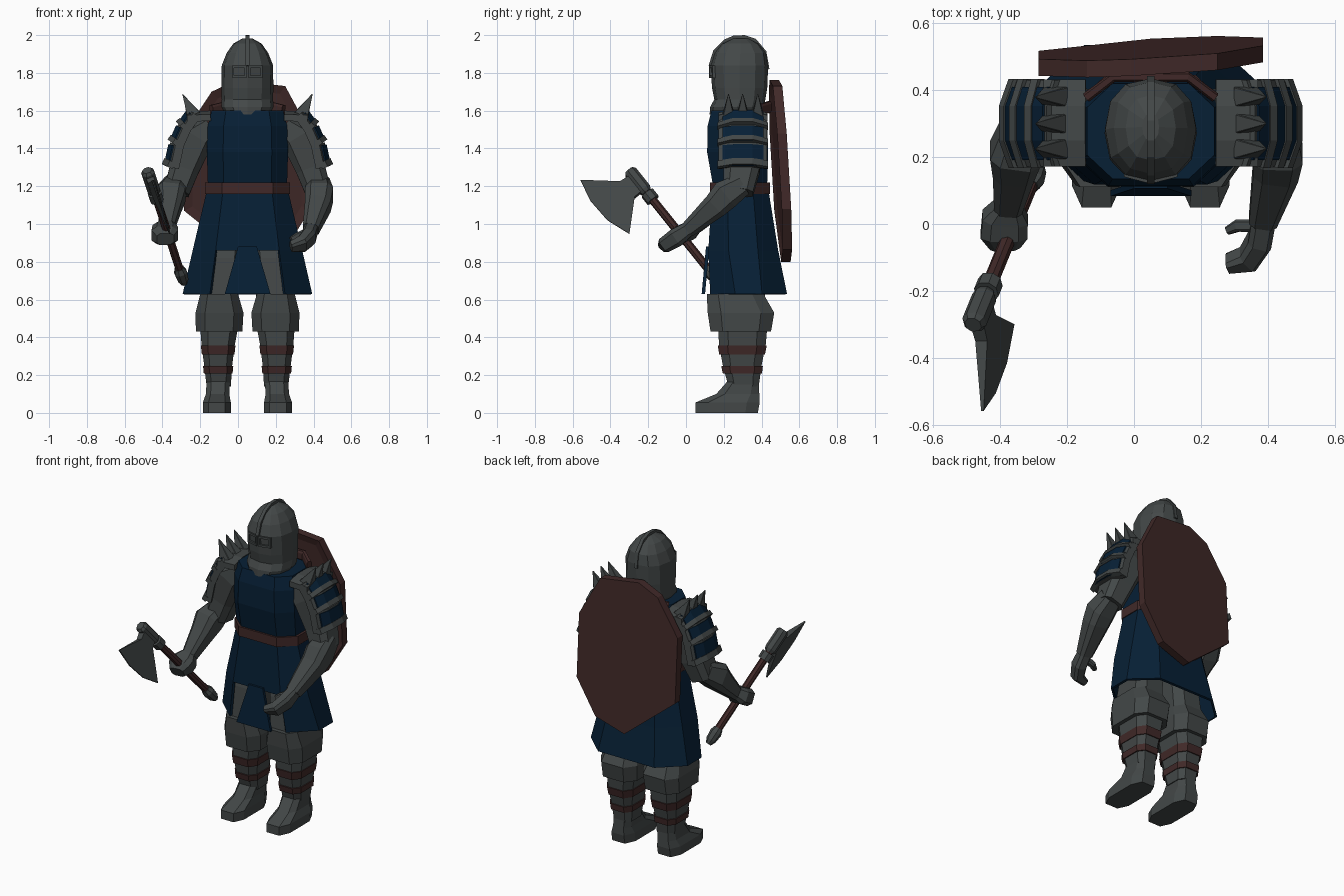
import bpy, bmesh
from math import sin, cos, pi, copysign
from mathutils import Vector as V

cube = bpy.data.objects.get("Cube")
if cube:
    bpy.data.objects.remove(cube, do_unlink=True)

CX = 0.05  # body centre line


def material(name, rgb):
    m = bpy.data.materials.new(name)
    m.use_nodes = True
    m.diffuse_color = (*rgb, 1)
    bsdf = m.node_tree.nodes["Principled BSDF"]
    bsdf.inputs["Base Color"].default_value = (*rgb, 1)
    bsdf.inputs["Roughness"].default_value = 0.8
    return m


STEEL = material("dark_steel", (0.056, 0.064, 0.064))
CLOTH = material("navy_cloth", (0.002, 0.014, 0.036))
LEATHER = material("brown_leather", (0.052, 0.022, 0.021))


def finish(name, bm, mat):
    bmesh.ops.recalc_face_normals(bm, faces=bm.faces)
    me = bpy.data.meshes.new(name)
    bm.to_mesh(me)
    bm.free()
    me.materials.append(mat)
    ob = bpy.data.objects.new(name, me)
    bpy.context.collection.objects.link(ob)
    return ob


def loft(name, rings, mat, caps=True, drop=None):
    """Skin a list of point rings; drop(face) marks faces to remove."""
    bm = bmesh.new()
    rows = [[bm.verts.new(p) for p in r] for r in rings]
    for a, b in zip(rows, rows[1:]):
        for i in range(len(a)):
            j = (i + 1) % len(a)
            bm.faces.new((a[i], a[j], b[j], b[i]))
    if caps:
        bm.faces.new(rows[0])
        bm.faces.new(rows[-1])
    if drop:
        bm.normal_update()
        gone = [f for f in bm.faces if drop(f)]
        bmesh.ops.delete(bm, geom=gone, context="FACES")
    return finish(name, bm, mat)


def octagon(c, u, v, cut=0.4, cut_v=None):
    """Rectangle with half axes u, v and cut corners."""
    k = 1 - cut
    m = k if cut_v is None else 1 - cut_v
    return [c + u * a + v * b for a, b in
            ((1, m), (k, 1), (-k, 1), (-1, m), (-1, -m), (-k, -1), (k, -1), (1, -m))]


def level(z, cx, hx, y0, y1, cut=0.4, cut_v=None):
    return octagon(V((cx, (y0 + y1) / 2, z)), V((hx, 0, 0)), V((0, (y1 - y0) / 2, 0)), cut, cut_v)


def tube(name, path, mat, ref=(1, 0, 0)):
    """Limb along (point, half width along ref, half depth) stations."""
    pts = [V(p[0]) for p in path]
    rings = []
    for i, (_, w, d) in enumerate(path):
        t = (pts[min(i + 1, len(pts) - 1)] - pts[max(i - 1, 0)]).normalized()
        n = t.cross(V(ref)).normalized()
        rings.append(octagon(pts[i], n.cross(t) * w, n * d))
    return loft(name, rings, mat)


def prism(name, pts, depth, mat):
    """Extrude a closed outline both ways along depth."""
    d = V(depth) / 2
    return loft(name, [[V(p) - d for p in pts], [V(p) + d for p in pts]], mat)


# Helmet with crest and framed eye slits
def oval(z, hx, y0, y1, n=12):
    def soft(t):
        return copysign(abs(t) ** .85, t)
    return [V((CX + hx * soft(cos(2 * pi * i / n)),
               (y0 + y1) / 2 + (y1 - y0) / 2 * soft(sin(2 * pi * i / n)), z)) for i in range(n)]


loft("helmet", [oval(*r) for r in (
    (1.58, .118, .125, .4), (1.62, .138, .128, .415), (1.66, .136, .15, .42), (1.72, .137, .138, .43),
    (1.84, .136, .13, .435), (1.905, .11, .15, .425), (1.955, .075, .19, .385),
    (1.983, .025, .25, .33))], STEEL)
crest = ((.12, 1.84), (.145, 1.92), (.2, 1.975), (.25, 1.997), (.31, 2.0), (.37, 1.98), (.425, 1.915),
         (.442, 1.82), (.3, 1.8))
prism("helmet_crest", [(CX, y, z) for y, z in crest], (.022, 0, 0), STEEL)


def face_bar(name, s, x0, x1, z0, z1):
    pts = [(CX + s * x, .129 + x * .26, z) for x, z in ((x0, z0), (x1, z0), (x1, z1), (x0, z1))]
    prism(name, pts, (0, .018, 0), STEEL)


for side, s in (("left", 1), ("right", -1)):
    for k, (z0, z1) in enumerate(((1.825, 1.838), (1.772, 1.785))):
        face_bar(f"{side}_visor_rail_{k}", s, .006, .08, z0, z1)
    for k, x in enumerate((.006, .07)):
        face_bar(f"{side}_visor_post_{k}", s, x, x + .01, 1.785, 1.825)

# Tunic, belt and skirt open at the front, with a hanging centre tab
loft("tunic", [level(z, CX, hx, y0, y1, .4, .5) for z, hx, y0, y1 in (
    (1.15, .215, .145, .435), (1.22, .21, .14, .43), (1.38, .215, .112, .435),
    (1.52, .21, .115, .43), (1.6, .19, .135, .42))], CLOTH)
loft("belt", [level(z, CX, .225, .128, .445, .4, .55) for z in (1.16, 1.22)], LEATHER)
skirt = loft("skirt", [level(*r) for r in (
    (1.17, CX, .217, .138, .438, .4, .55), (.86, CX, .29, .118, .488, .42, .58),
    (.63, CX, .343, .128, .535, .42, .65))], CLOTH, caps=False,
    drop=lambda f: f.calc_center_median().z < .86 and f.calc_center_median().y < .15)
solid = skirt.modifiers.new("thickness", "SOLIDIFY")
solid.thickness = .015
prism("front_tab", [(0, .115, .88), (.1, .115, .88), (.172, .092, .63), (-.07, .092, .63)],
      (0, .018, 0), CLOTH)
tube("neck_strap", [((-.14, .38, 1.6), .03, .015), ((-.06, .44, 1.62), .03, .015),
                    ((.16, .44, 1.62), .03, .015), ((.24, .38, 1.6), .03, .015)],
     LEATHER, ref=(0, 0, 1))

# Legs
LEG = {
    "thigh": (STEEL, ((.98, .105, .09, .19, .4), (.82, .125, .094, .155, .41),
                      (.6, .148, .1, .135, .42))),
    "knee_guard": (STEEL, ((.63, .15, .1, .11, .41), (.53, .148, .127, .115, .467),
                           (.43, .15, .123, .13, .45))),
    "shin": (STEEL, ((.45, .15, .1, .17, .43), (.36, .155, .088, .175, .422),
                     (.25, .155, .074, .195, .4), (.14, .152, .064, .225, .385))),
    "upper_shin_strap": (LEATHER, ((.358, .155, .092, .168, .428), (.308, .155, .086, .176, .418))),
    "lower_shin_strap": (LEATHER, ((.247, .155, .08, .187, .407), (.208, .155, .076, .195, .402))),
    "boot": (STEEL, ((0, .162, .074, .05, .38), (.055, .162, .074, .05, .39),
                     (.1, .158, .062, .16, .388), (.17, .154, .062, .222, .385))),
}
for side, s in (("left", 1), ("right", -1)):
    for part, (mat, rows) in LEG.items():
        loft(f"{side}_{part}", [level(z, CX + s * dx, hx, y0, y1)
                                for z, dx, hx, y0, y1 in rows], mat)


# Layered shoulder armour with spikes
def lame(name, s, a, b, thick, y0, y1, mat, bulge=.032):
    """Curved plate between two slope points, bowed outwards in the middle."""
    a, b = V((a[0], 0, a[1])), V((b[0], 0, b[1]))
    n = V((a.z - b.z, 0, b.x - a.x)).normalized()
    end = bulge * (y0 - .168) / .082
    rings = []
    for y, k in ((y0, end), (.25, bulge), (.352, bulge), (y1, end)):
        ring = [a + n * k, b + n * k, b + n * (k - thick), a + n * (k - thick)]
        rings.append([V((CX + s * p.x, y, p.z)) for p in ring])
    loft(name, rings, mat)


SLOPE = ((.195, 1.58), (.285, 1.588), (.338, 1.515), (.378, 1.425), (.405, 1.3))
UPPER_ARM = ((.195, .3, 1.52, .1, .06), (.27, .3, 1.46, .112, .095),
             (.335, .295, 1.29, .095, .078), (.375, .275, 1.17, .08, .068))
for side, s in (("left", 1), ("right", -1)):
    tube(f"{side}_upper_arm", [((CX + s * x, y, z), w, d) for x, y, z, w, d in UPPER_ARM],
         STEEL, ref=(0, 1, 0))
    lame(f"{side}_shoulder_plate", s, SLOPE[0], (.32, 1.575), .035, .172, .432, STEEL, .02)
    for i in (1, 2, 3):
        a, b = V(SLOPE[i]), V(SLOPE[i + 1])
        lame(f"{side}_lame_backing_{i}", s, a, b, .045, .172, .43, STEEL)
        lame(f"{side}_lame_cloth_{i}", s, a.lerp(b, .1) + V((.007, .003)),
             b + V((.007, .003)), .02, .192, .41, CLOTH)
        lame(f"{side}_lame_edge_{i}", s, a.lerp(b, .75) + V((.012, .005)),
             b + V((.02, .004)), .03, .168, .434, STEEL)
    for i, y in enumerate((.225, .3, .38)):
        foot = V((CX + s * .285, y, 1.58))
        loft(f"{side}_shoulder_spike_{i}", [
            octagon(foot, V((s * .036, 0, -.012)), V((0, .03, 0)), .1),
            octagon(foot + V((s * .058, 0, .108)), V((.002, 0, 0)), V((0, .002, 0)), .1)], STEEL)

# Forearms and hands
tube("left_forearm", [((.425, .3, 1.21), .06, .06), ((.43, .21, 1.155), .074, .08),
                      ((.423, .16, 1.1), .068, .068), ((.385, .01, .97), .042, .042)], STEEL)
tube("left_palm", [((.39, .03, .985), .036, .036), ((.375, -.05, .93), .036, .05),
                   ((.34, -.105, .895), .035, .042), ((.28, -.118, .88), .022, .03)], STEEL)
tube("left_thumb", [((.375, -.005, .96), .02, .022), ((.31, -.005, .935), .018, .018),
                    ((.28, -.02, .92), .012, .012)], STEEL, ref=(0, 1, 0))
tube("right_forearm", [((-.33, .3, 1.21), .06, .06), ((-.355, .21, 1.155), .076, .08),
                       ((-.36, .16, 1.1), .062, .066), ((-.378, .04, .98), .04, .04)], STEEL)
tube("right_fist", [((-.375, .06, 1.0), .036, .036), ((-.385, .02, .965), .068, .05),
                    ((-.388, -.03, .94), .07, .052), ((-.385, -.065, .92), .045, .035)], STEEL)

# Battle axe, laid out along its handle
HEAD = V((-.46, -.25, 1.22))
ALONG = V((.248, .606, -.756)).normalized()
ACROSS = V((.22, -.82, -.53))
ACROSS = (ACROSS - ALONG * ACROSS.dot(ALONG)).normalized()
FLAT = ALONG.cross(ACROSS)


def axe_part(name, stations, mat):
    loft(name, [octagon(HEAD + ALONG * u, ACROSS * r, FLAT * r, .55) for u, r in stations], mat)


axe_part("axe_handle", ((-.05, .021), (.64, .021)), LEATHER)
axe_part("axe_socket", ((-.085, .024), (-.07, .034), (.05, .034), (.07, .026)), STEEL)
axe_part("axe_collar", ((.075, .035), (.125, .035)), STEEL)
axe_part("axe_pommel", ((.6, .024), (.63, .033), (.68, .028), (.71, .015)), STEEL)
blade = ((-.055, 0, .022), (-.06, .08, .019), (-.195, .24, .004), (-.07, .268, .003),
         (.07, .262, .003), (.2, .215, .004), (.055, .07, .019), (.05, 0, .022))
loft("axe_blade", [[HEAD + ALONG * u + ACROSS * v + FLAT * t * k for u, v, t in blade]
                   for k in (-1, 1)], STEEL)

# Shield slung on the back, leaning slightly
outline = ((.2, 1.73), (-.06, 1.762), (-.19, 1.7), (-.335, 1.48), (-.335, 1.07),
           (0, .80), (.2, .865), (.335, 1.08), (.335, 1.48))
shield = prism("shield", [(CX + x, .5 + .06 * x - .06 * (z - 1.28), z) for x, z in outline],
               (0, .05, 0), LEATHER)
bm = bmesh.new()
bm.from_mesh(shield.data)
inner = [f for f in bm.faces if f.normal.y < -.9]
bmesh.ops.inset_individual(bm, faces=inner, thickness=.05, depth=-.012)
bm.to_mesh(shield.data)
bm.free()
